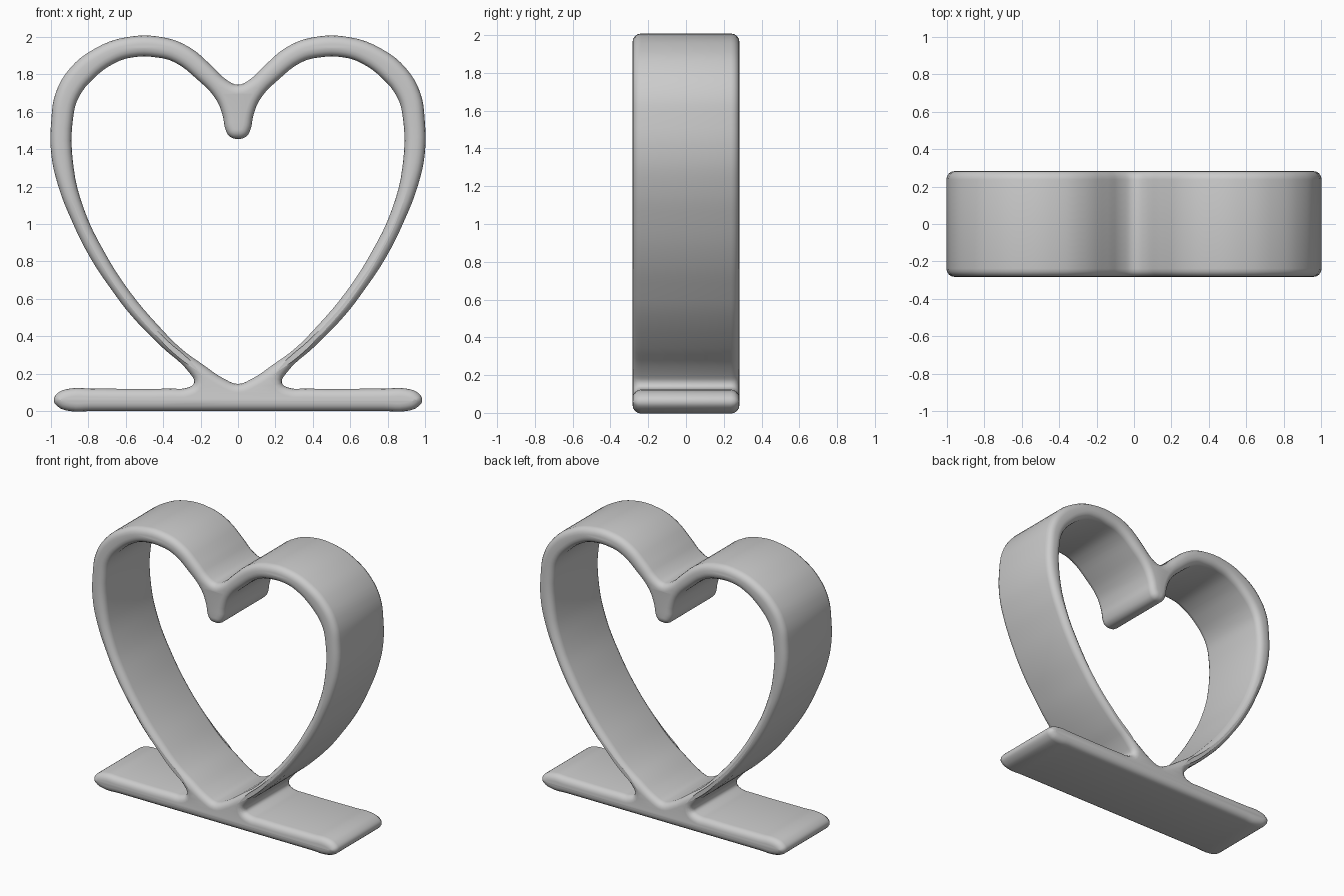
import bpy
from math import radians

cube = bpy.data.objects.get("Cube")
if cube:
    bpy.data.objects.remove(cube, do_unlink=True)

HALF_DEPTH = 0.283
ROUND = 0.045

grey = bpy.data.materials.new("light grey")
grey.use_nodes = True
colour = (0.6, 0.6, 0.6, 1)
grey.diffuse_color = colour
grey.node_tree.nodes["Principled BSDF"].inputs["Base Color"].default_value = colour

# Right half of the outside edge: base, fillet, then heart up to the cleft
outer = [(0, 0), (.78, 0), (.9, 0), (.965, .025), (.985, .06), (.965, .095), (.9, .12),
         (.78, .12), (.36, .12), (.27, .125), (.235, .15), (.26, .205), (.41, .345),
         (.57, .51), (.67, .64), (.79, .82), (.89, 1.02), (.96, 1.2), (.998, 1.37),
         (.998, 1.56), (.975, 1.7), (.9, 1.83), (.77, 1.935), (.6, 1.998), (.4, 1.998),
         (.26, 1.945), (.14, 1.845), (.06, 1.77), (0, 1.745)]

# Right half of the opening, from its lower point up to the hanging tongue
inner = [(0, .145), (.07, .17), (.19, .25), (.3, .33), (.42, .45), (.58, .64),
         (.72, .86), (.82, 1.07), (.88, 1.31), (.88, 1.58), (.85, 1.68), (.77, 1.78),
         (.66, 1.86), (.57, 1.89), (.43, 1.89), (.34, 1.865), (.22, 1.775),
         (.12, 1.67), (.082, 1.58), (.065, 1.5), (.04, 1.465), (0, 1.455)]


def add_loop(curve, half):
    """Mirror a half outline into one smooth closed spline."""
    points = half + [(-x, z) for x, z in reversed(half[1:-1])]
    spline = curve.splines.new("BEZIER")
    spline.bezier_points.add(len(points) - 1)
    for bp, (x, z) in zip(spline.bezier_points, points):
        bp.co = (x, z, 0)
        bp.handle_left_type = bp.handle_right_type = "AUTO"
    spline.use_cyclic_u = True
    spline.resolution_u = 4


# Heart band joined to its flat base, extruded with rounded rims
curve = bpy.data.curves.new("heart_stand", "CURVE")
curve.dimensions = "2D"
curve.fill_mode = "BOTH"
add_loop(curve, outer)
add_loop(curve, inner)
curve.extrude = HALF_DEPTH - ROUND
curve.bevel_depth = ROUND
curve.bevel_resolution = 3
curve.offset = -ROUND
curve.materials.append(grey)

stand = bpy.data.objects.new("heart_stand", curve)
bpy.context.collection.objects.link(stand)
stand.rotation_euler.x = radians(90)
bpy.ops.object.select_all(action="DESELECT")
stand.select_set(True)
bpy.context.view_layer.objects.active = stand
bpy.ops.object.convert(target="MESH")
bpy.ops.object.transform_apply(location=False, rotation=True, scale=False)

# Weld the caps to the rims
stand = bpy.context.object
weld = stand.modifiers.new("weld", "WELD")
weld.merge_threshold = 0.0005
bpy.ops.object.modifier_apply(modifier="weld")
bpy.ops.object.shade_smooth_by_angle(angle=radians(40))
